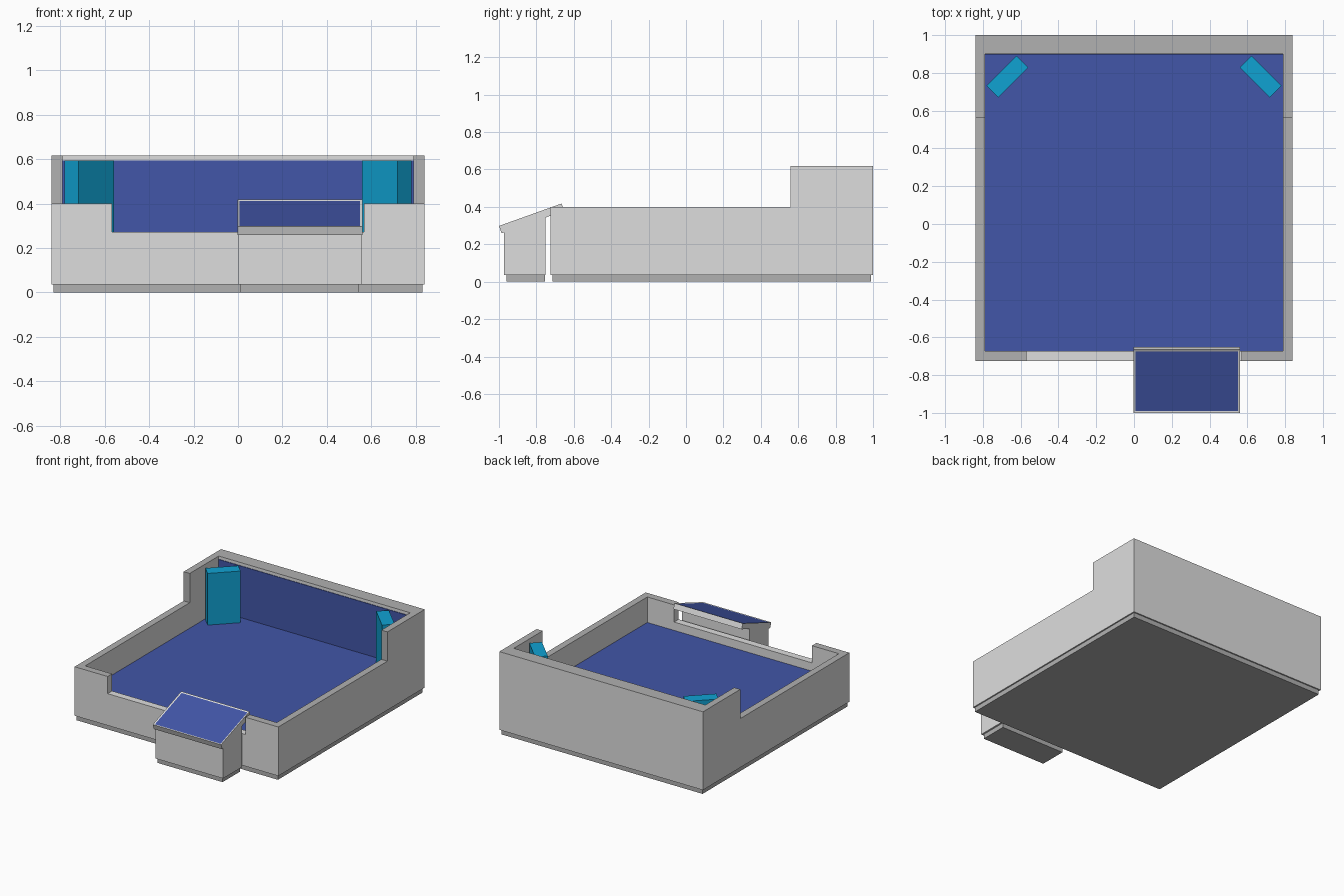
import bpy, bmesh
from mathutils import Matrix, Vector
from math import radians, atan2

old = bpy.data.objects.get("Cube")
if old:
    bpy.data.objects.remove(old, do_unlink=True)


def material(name, rgb):
    m = bpy.data.materials.new(name)
    m.use_nodes = True
    m.diffuse_color = (*rgb, 1)
    m.node_tree.nodes["Principled BSDF"].inputs["Base Color"].default_value = (*rgb, 1)
    return m


WALL = material("light grey", (0.73, 0.73, 0.73))
TRIM = material("mid grey", (0.44, 0.44, 0.44))
BLUE = material("deep blue", (0.054, 0.093, 0.392))
CYAN = material("cyan", (0.005, 0.36, 0.65))


def finish(name, bm, mats, rule=None):
    bmesh.ops.recalc_face_normals(bm, faces=bm.faces)
    bm.normal_update()
    if rule:
        for f in bm.faces:
            f.material_index = int(rule(f))
    mesh = bpy.data.meshes.new(name)
    bm.to_mesh(mesh)
    bm.free()
    for m in mats:
        mesh.materials.append(m)
    ob = bpy.data.objects.new(name, mesh)
    bpy.context.collection.objects.link(ob)
    return ob


def prism(name, profile, x0, x1, mats, rule=None):
    """Extrude a (y, z) profile along x."""
    bm = bmesh.new()
    face = bm.faces.new([bm.verts.new((x0, y, z)) for y, z in profile])
    ext = bmesh.ops.extrude_face_region(bm, geom=[face])["geom"]
    bmesh.ops.translate(bm, vec=(x1 - x0, 0, 0),
                        verts=[v for v in ext if isinstance(v, bmesh.types.BMVert)])
    return finish(name, bm, mats, rule)


def box(name, x0, x1, y0, y1, z0, z1, mats, rule=None):
    return prism(name, [(y0, z0), (y1, z0), (y1, z1), (y0, z1)], x0, x1, mats, rule)


def cap(f):
    # upward faces and the upright ends of the raised walls
    return f.normal.z > 0.9 or (f.normal.y < -0.9 and f.calc_center_median().z > 0.45)


W, IN = 0.84, 0.79             # outer and inner half width
FRONT, BACK = -0.725, 1.0
BASE, FLOOR, LOW, HIGH = 0.035, 0.21, 0.4, 0.618

# Plinth and raised floor
box("plinth", -0.83, 0.83, FRONT + 0.01, BACK - 0.01, 0, BASE, [TRIM])
box("floor", -IN, IN, -0.672, 0.9, BASE, FLOOR, [WALL, BLUE], lambda f: f.normal.z > 0.9)

# Stepped side walls, front corners and corner cabinets, mirrored
side_profile = [(FRONT, BASE), (BACK, BASE), (BACK, HIGH), (0.56, HIGH), (0.56, LOW), (FRONT, LOW)]
for s, label in ((1, "left"), (-1, "right")):
    prism(label + "_wall", side_profile, s * IN, s * W, [WALL, TRIM], cap)
    box(label + "_front_corner", s * 0.568, s * IN, FRONT, -0.672, BASE, LOW, [WALL, TRIM], cap)
    bm = bmesh.new()
    bmesh.ops.create_cube(bm, size=1, matrix=(
        Matrix.Translation((s * 0.67, 0.78, (FLOOR + 0.595) / 2))
        @ Matrix.Rotation(radians(-45 * s), 4, "Z")
        @ Matrix.Diagonal((0.226, 0.087, 0.595 - FLOOR, 1))))
    finish(label + "_corner_cabinet", bm, [CYAN])

# Back wall with its panel, and the low front wall
box("back_wall", -IN, IN, 0.9, BACK, BASE, HIGH, [WALL, TRIM], cap)
box("back_panel", -IN, IN, 0.896, 0.9, FLOOR, 0.595, [BLUE])
box("low_front_wall", -0.568, 0.568, FRONT, -0.672, BASE, 0.272, [WALL])

# Desk pedestal
box("desk_plinth", 0.01, 0.545, -0.96, -0.755, 0, BASE, [TRIM])
prism("desk_body", [(-0.972, BASE), (-0.75, BASE), (-0.75, 0.345), (-0.972, 0.268)],
      0.002, 0.558, [WALL])

# Sloped desk top with an inset blue surface
lo, hi = Vector((-1.0, 0.298)), Vector((-0.665, 0.418))
drop = Vector((0.014, -0.039))
desk = prism("desk_top", [lo, hi, hi + drop, lo + drop], -0.003, 0.56, [WALL, BLUE])
bm = bmesh.new()
bm.from_mesh(desk.data)
top = max(bm.faces, key=lambda f: f.normal.z)
bmesh.ops.inset_region(bm, faces=[top], thickness=0.015, depth=-0.003)
top.material_index = 1
bm.to_mesh(desk.data)
bm.free()
